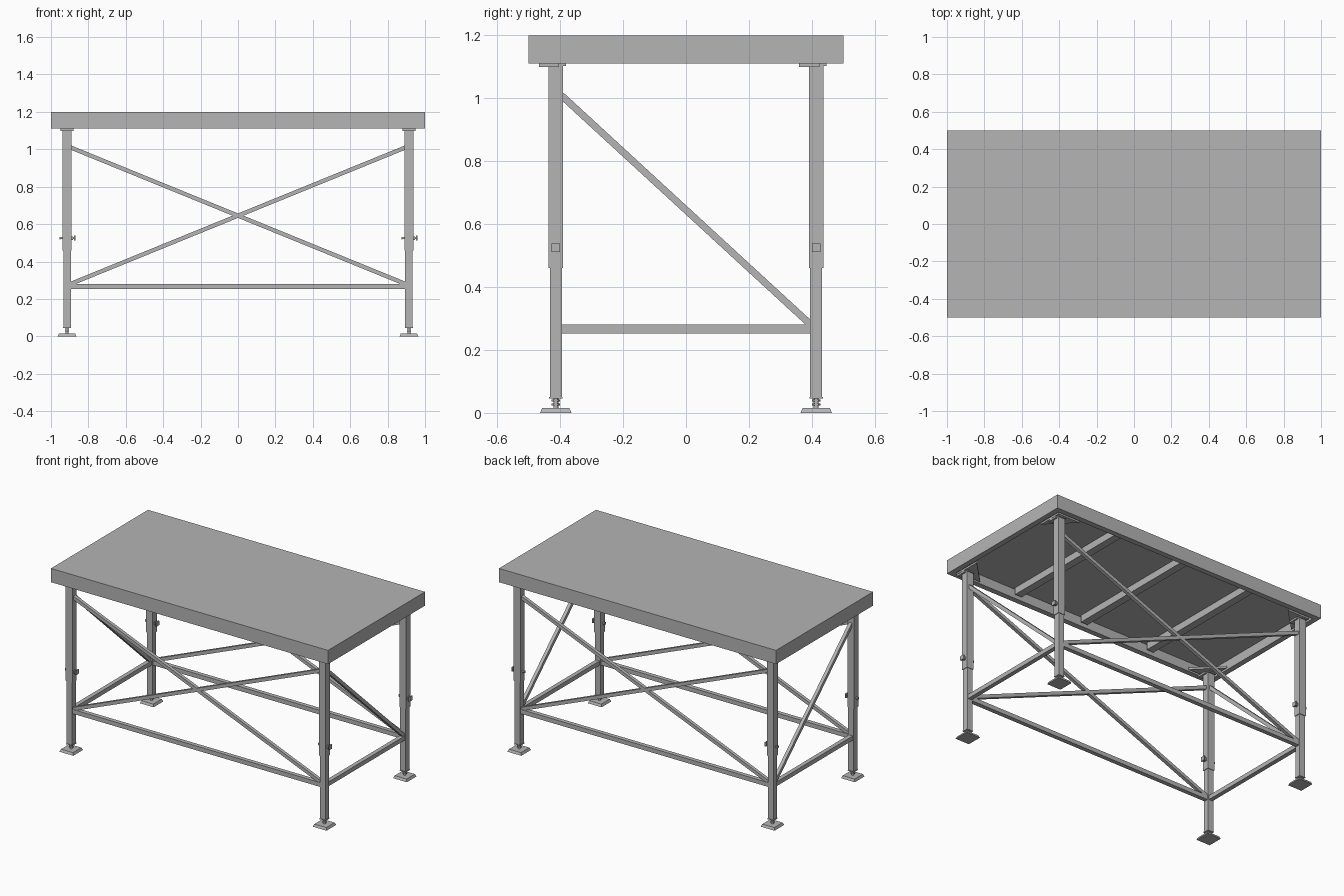
import bpy
import bmesh
import math
from mathutils import Vector

old = bpy.data.objects.get("Cube")
if old:
    bpy.data.objects.remove(old)

steel = bpy.data.materials.new("grey_metal")
steel.use_nodes = True
GREY = (0.46, 0.46, 0.46, 1)
steel.diffuse_color = GREY
steel.node_tree.nodes["Principled BSDF"].inputs["Base Color"].default_value = GREY


def finish(name, bm):
    mesh = bpy.data.meshes.new(name)
    bmesh.ops.recalc_face_normals(bm, faces=bm.faces)
    bm.to_mesh(mesh)
    bm.free()
    obj = bpy.data.objects.new(name, mesh)
    mesh.materials.append(steel)
    bpy.context.collection.objects.link(obj)
    return obj


def box_mesh(size):
    bm = bmesh.new()
    bmesh.ops.create_cube(bm, size=1)
    bmesh.ops.scale(bm, vec=size, verts=bm.verts)
    return bm


def box(name, center, size):
    obj = finish(name, box_mesh(size))
    obj.location = center
    return obj


def rod(name, center, radius, depth, sides=12, axis="Z"):
    bm = bmesh.new()
    bmesh.ops.create_cone(bm, cap_ends=True, segments=sides,
                          radius1=radius, radius2=radius, depth=depth)
    obj = finish(name, bm)
    obj.location = center
    if axis == "X":
        obj.rotation_euler.y = math.pi / 2
    if sides > 6:
        for poly in obj.data.polygons:
            poly.use_smooth = len(poly.vertices) == 4
    return obj


def bar(name, start, end, thickness):
    """Square bar running between two points."""
    start, end = Vector(start), Vector(end)
    run = end - start
    obj = box(name, (start + end) / 2, (thickness, thickness, run.length))
    # Keep the section upright: local z along the bar, local x horizontal
    side = run.cross(Vector((0, 0, 1))).normalized()
    z = run.normalized()
    y = z.cross(side)
    obj.rotation_euler = [math.atan2(y.z, z.z),
                          math.asin(-side.z),
                          math.atan2(side.y, side.x)]
    return obj


LEG_X, LEG_Y = 0.914, 0.414
DECK_TOP, DECK_BOTTOM, PANEL_BOTTOM = 1.2, 1.11, 1.17
RIM = 0.05

# Deck: slab hollowed from below, leaving a rim
bm = box_mesh((2, 1, DECK_TOP - DECK_BOTTOM))
under = min(bm.faces, key=lambda f: f.calc_center_median().z)
bmesh.ops.inset_region(bm, faces=[under], thickness=RIM)
hollow = bmesh.ops.extrude_discrete_faces(bm, faces=[under])["faces"][0]
bmesh.ops.translate(bm, vec=(0, 0, PANEL_BOTTOM - DECK_BOTTOM), verts=hollow.verts)
deck = finish("deck", bm)
deck.location.z = (DECK_TOP + DECK_BOTTOM) / 2

# Beams beneath the deck panel
for i in (-1, 0, 1):
    box("deck_beam", (i * 0.5, 0, 1.148), (0.05, 2 * (0.5 - RIM), 0.046))

for sx in (-1, 1):
    for sy in (-1, 1):
        x, y = sx * LEG_X, sy * LEG_Y

        # Triangular gusset in the deck corner
        bm = bmesh.new()
        cx, cy = sx * (1 - RIM), sy * (0.5 - RIM)
        face = bm.faces.new([bm.verts.new(p) for p in (
            (cx, cy, DECK_BOTTOM), (cx - sx * 0.16, cy, DECK_BOTTOM),
            (cx, cy - sy * 0.16, DECK_BOTTOM))])
        top = bmesh.ops.extrude_face_region(bm, geom=[face])["geom"]
        bmesh.ops.translate(bm, vec=(0, 0, 0.012),
                            verts=[v for v in top if isinstance(v, bmesh.types.BMVert)])
        finish("corner_gusset", bm)

        # Mounting plate and its locking tab
        box("mount_plate", (x, y - 0.022, 1.105), (0.07, 0.064, 0.012))
        box("mount_tab", (x, y + 0.02, 1.107), (0.05, 0.024, 0.008))

        # Telescopic leg
        box("upper_leg", (x, y, 0.785), (0.048, 0.045, 0.65))
        box("lower_leg", (x, y, 0.265), (0.04, 0.038, 0.43))
        box("leg_cap", (x, y, 0.048), (0.044, 0.042, 0.006))

        # Locking pin through the leg
        rod("pin_shaft", (x + 0.002, y, 0.525), 0.006, 0.08, axis="X")
        box("pin_head", (x + 0.042, y, 0.525), (0.008, 0.028, 0.028))
        box("pin_collar", (x + 0.027, y, 0.525), (0.008, 0.02, 0.02))
        box("pin_end", (x - 0.038, y, 0.525), (0.006, 0.014, 0.014))

        # Levelling foot with a sloped upper edge
        rod("foot_screw", (x, y, 0.032), 0.008, 0.04)
        for z in (0.027, 0.039):
            rod("foot_nut", (x, y, z), 0.013, 0.006, sides=6)
        bm = box_mesh((0.1, 0.1, 0.016))
        for v in bm.verts:
            if v.co.z > 0:
                v.co.x *= 0.86
                v.co.y *= 0.86
        foot = finish("foot_pad", bm)
        foot.location = (x, y, 0.008)

INNER_X, INNER_Y = LEG_X - 0.018, LEG_Y - 0.017
HIGH, LOW, RAIL_Z = 1.01, 0.28, 0.267

# Long sides: bottom rail and crossed braces
for sy in (-1, 1):
    y = sy * LEG_Y
    box("long_rail", (0, y, RAIL_Z), (2 * INNER_X, 0.028, 0.028))
    for s in (-1, 1):
        bar("cross_brace", (-s * INNER_X, y, HIGH), (s * INNER_X, y, LOW), 0.022)

# Short sides: bottom rail and one diagonal
for sx in (-1, 1):
    x = sx * LEG_X
    box("short_rail", (x, 0, RAIL_Z), (0.028, 2 * INNER_Y, 0.028))
    bar("side_brace", (x, -INNER_Y, HIGH), (x, INNER_Y, LOW), 0.022)
